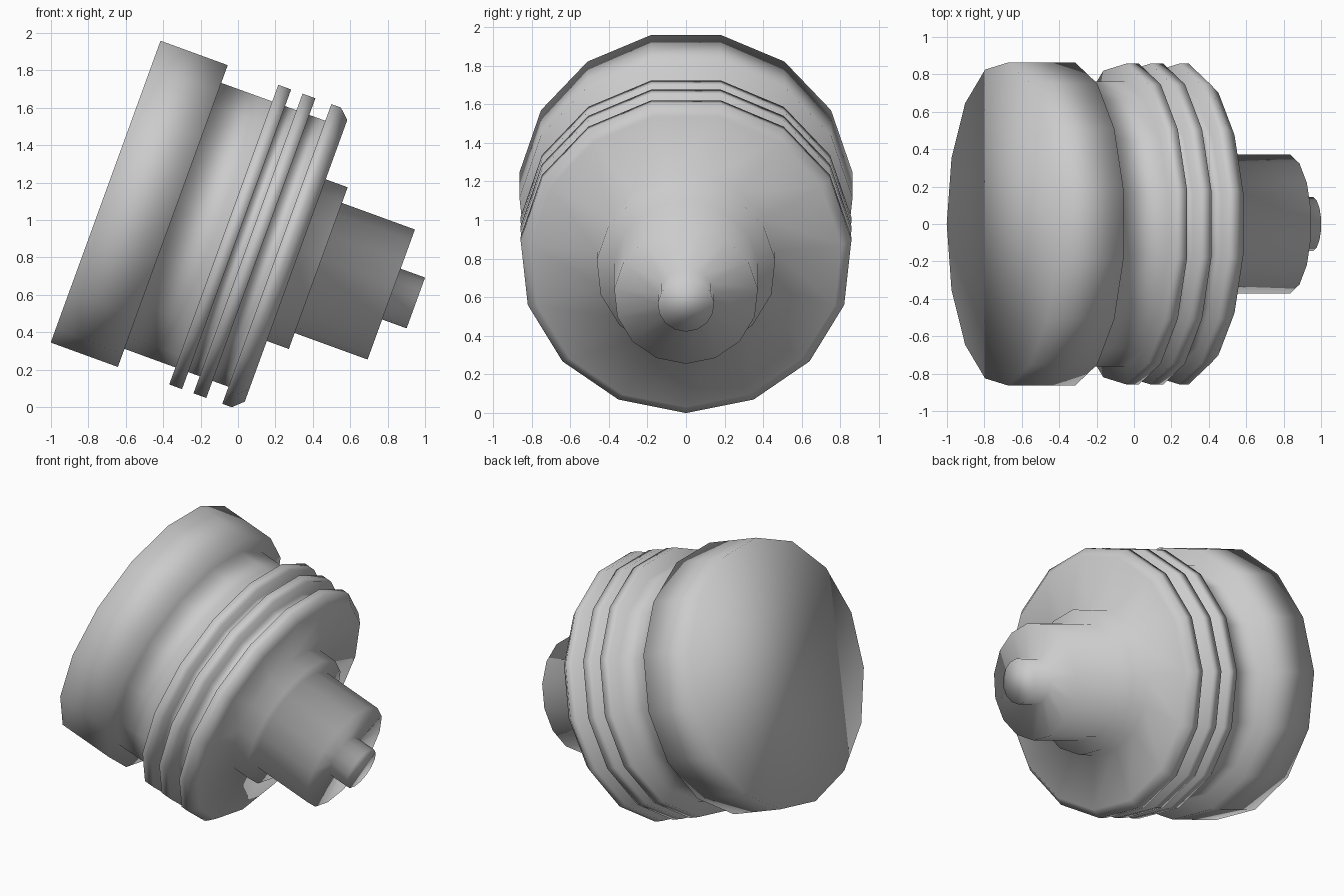
import bpy
import bmesh
from math import sin, cos, pi, radians

cube = bpy.data.objects.get("Cube")
if cube:
    bpy.data.objects.remove(cube, do_unlink=True)

SIDES = 15
TILT = radians(20)

grey = bpy.data.materials.new("plain_grey")
grey.use_nodes = True
colour = (0.6, 0.6, 0.6, 1)
grey.diffuse_color = colour
grey.node_tree.nodes["Principled BSDF"].inputs["Base Color"].default_value = colour

NECK, RING = 0.765, 0.862


def step(start, end, radius):
    """Straight cylindrical section of the turned profile."""
    return [(start, radius), (end, radius)]


# Turned profile: (distance along axis, radius)
profile = step(-1.059, -0.677, 0.868)                # drum
profile += step(-0.677, -0.387, NECK)                # neck
for start in (-0.387, -0.249):                       # two thin rings
    profile += step(start, start + 0.073, RING)
    profile += step(start + 0.073, start + 0.138, NECK)
profile[-1] = (-0.085, NECK)
profile += step(-0.085, -0.031, RING)                # chamfered end disc
profile += [(0.024, 0.81)]
profile += step(0.024, 0.149, 0.465)                 # collar
profile += step(0.149, 0.564, 0.374)                 # shaft
profile += step(0.564, 0.703, 0.146)                 # tip

# Lathe the profile around the x axis, with a corner pointing down
bm = bmesh.new()
loops = []
for s, r in profile:
    angles = [2 * pi * i / SIDES for i in range(SIDES)]
    loops.append([bm.verts.new((s, r * sin(a), -r * cos(a))) for a in angles])
for a, b in zip(loops, loops[1:]):
    for i in range(SIDES):
        j = (i + 1) % SIDES
        bm.faces.new((a[i], a[j], b[j], b[i]))
bm.faces.new(loops[0])
bm.faces.new(loops[-1])
bmesh.ops.recalc_face_normals(bm, faces=bm.faces)
for face in bm.faces:
    face.smooth = True

mesh = bpy.data.meshes.new("turned_body")
bm.to_mesh(mesh)
bm.free()
mesh.materials.append(grey)

# Tilt the axis so the tip points down to the side
body = bpy.data.objects.new("turned_body", mesh)
body.rotation_euler = (0, TILT, 0)
body.location = (0.85 * sin(TILT), 0, 0.85 * cos(TILT))
bpy.context.collection.objects.link(body)
